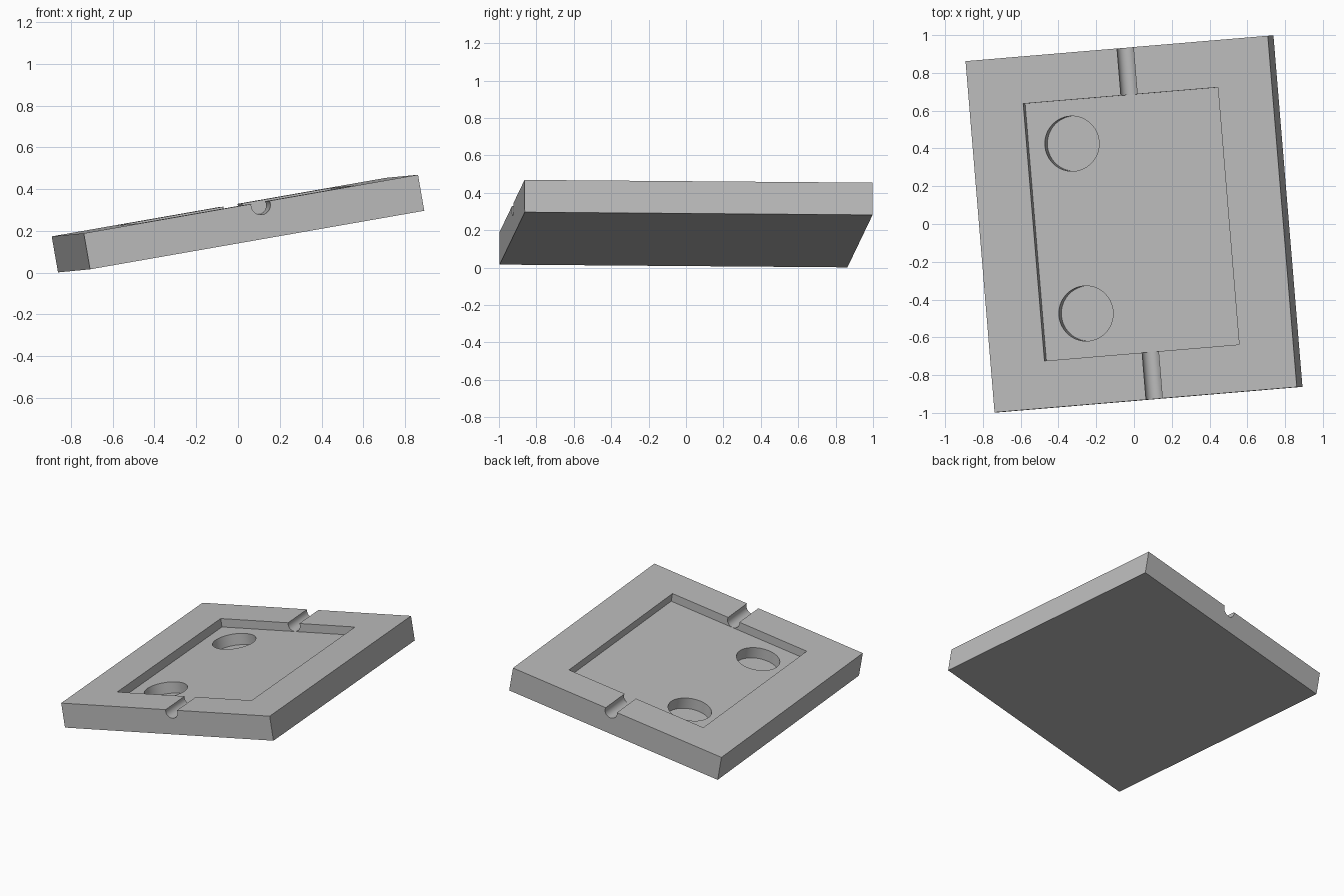
import bpy
from math import radians

cube = bpy.data.objects.get("Cube")
if cube:
    bpy.data.objects.remove(cube, do_unlink=True)

WIDTH, LENGTH, THICK = 1.63, 1.866, 0.175
TOP = THICK / 2
POCKET_DEPTH, HOLE_DEPTH = 0.06, 0.08
FLOOR = TOP - POCKET_DEPTH

grey = bpy.data.materials.new("plain grey")
grey.use_nodes = True
grey.diffuse_color = (0.5, 0.5, 0.5, 1)
grey.node_tree.nodes["Principled BSDF"].inputs["Base Color"].default_value = (0.5, 0.5, 0.5, 1)


def box(name, size, location=(0, 0, 0)):
    bpy.ops.mesh.primitive_cube_add(size=1, location=location)
    obj = bpy.context.object
    obj.name = name
    obj.scale = size
    bpy.ops.object.transform_apply(location=False, rotation=False, scale=True)
    return obj


def cylinder(name, radius, depth, location, rotation=(0, 0, 0)):
    bpy.ops.mesh.primitive_cylinder_add(vertices=64, radius=radius, depth=depth,
                                        location=location, rotation=rotation)
    obj = bpy.context.object
    obj.name = name
    return obj


def cut(target, cutter):
    cutter.hide_render = True
    mod = target.modifiers.new("cut", 'BOOLEAN')
    mod.operation = 'DIFFERENCE'
    mod.solver = 'EXACT'
    mod.object = cutter
    bpy.context.view_layer.objects.active = target
    bpy.ops.object.modifier_apply(modifier=mod.name)
    bpy.data.objects.remove(cutter, do_unlink=True)


# Slab
tray = box("tray", (WIDTH, LENGTH, THICK))
tray.data.materials.append(grey)

# Shallow rectangular pocket, open at the top
cut(tray, box("pocket_cutter", (1.05, 1.366, 2 * POCKET_DEPTH), (0, 0, TOP)))

# Two round blind holes in the pocket floor
for side in (-1, 1):
    cut(tray, cylinder("hole_cutter", 0.146, 2 * HOLE_DEPTH, (-0.292, side * 0.451, FLOOR)))

# Round groove through the front and back rims
cut(tray, cylinder("groove_cutter", 0.046, LENGTH + 0.2,
                   (0.046, 0, TOP - 0.013), (radians(90), 0, 0)))

# Smooth curved walls, crisp edges
bpy.ops.object.select_all(action='DESELECT')
tray.select_set(True)
bpy.context.view_layer.objects.active = tray
bpy.ops.object.shade_smooth_by_angle(angle=radians(30))

# Tilted resting pose
tray.rotation_euler = (radians(-0.46), radians(-9.9), radians(4.8))
tray.location = (0, 0, 0.235)
